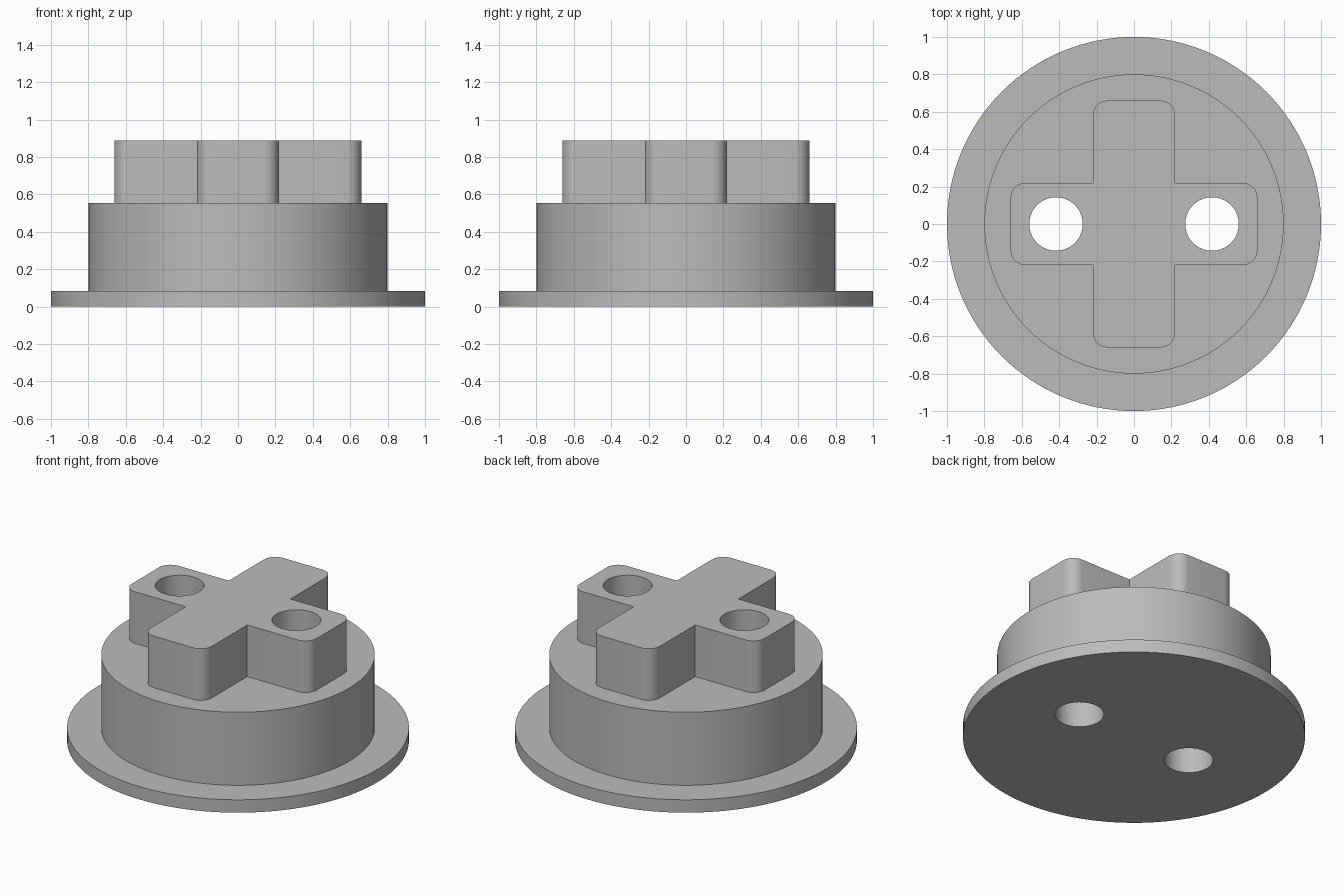
import bpy
import bmesh
from math import cos, sin, pi, radians

SEGMENTS = 128
FLANGE_TOP, DRUM_TOP, CROSS_TOP = 0.083, 0.555, 0.888
ARM_LENGTH, ARM_HALF_WIDTH, CORNER = 0.66, 0.22, 0.08
HOLE_X, HOLE_RADIUS = 0.417, 0.143

if "Cube" in bpy.data.objects:
    bpy.data.objects.remove(bpy.data.objects["Cube"], do_unlink=True)

grey = bpy.data.materials.new("plain grey")
grey.use_nodes = True
colour = (0.5, 0.5, 0.5, 1)
grey.diffuse_color = colour
grey.node_tree.nodes["Principled BSDF"].inputs["Base Color"].default_value = colour


def finish(name, bm):
    bmesh.ops.recalc_face_normals(bm, faces=bm.faces)
    mesh = bpy.data.meshes.new(name)
    bm.to_mesh(mesh)
    bm.free()
    mesh.materials.append(grey)
    obj = bpy.data.objects.new(name, mesh)
    bpy.context.collection.objects.link(obj)
    return obj


def prism(name, outline, bottom, top):
    """Extrude a flat outline upwards into a closed solid."""
    bm = bmesh.new()
    face = bm.faces.new([bm.verts.new((x, y, bottom)) for x, y in outline])
    new = bmesh.ops.extrude_face_region(bm, geom=[face], use_keep_orig=True)["geom"]
    for v in new:
        if isinstance(v, bmesh.types.BMVert):
            v.co.z = top
    return finish(name, bm)


def circle(radius, centre_x=0, count=SEGMENTS):
    return [(centre_x + radius * cos(2 * pi * i / count),
             radius * sin(2 * pi * i / count)) for i in range(count)]


def revolve(name, profile):
    """Stack rings of (radius, height) and cap both ends."""
    bm = bmesh.new()
    rings = [[bm.verts.new((x, y, z)) for x, y in circle(r)] for r, z in profile]
    for low, high in zip(rings, rings[1:]):
        for i in range(SEGMENTS):
            j = (i + 1) % SEGMENTS
            bm.faces.new((low[i], low[j], high[j], high[i]))
    bm.faces.new(rings[0])
    bm.faces.new(rings[-1])
    return finish(name, bm)


def cross_outline(steps=8):
    """One arm with rounded outer corners, repeated by quarter turns."""
    arm = []
    for side in (-1, 1):
        for i in range(steps + 1):
            a = pi / 2 * (i / steps + (side - 1) / 2)
            arm.append((ARM_LENGTH - CORNER + CORNER * cos(a),
                        side * (ARM_HALF_WIDTH - CORNER) + CORNER * sin(a)))
    arm.append((ARM_HALF_WIDTH, ARM_HALF_WIDTH))
    points = []
    for turn in range(4):
        for x, y in arm:
            points.append((x, y))
        arm = [(-y, x) for x, y in arm]
    return points


def combine(target, other, operation):
    """Apply a boolean and discard the second solid."""
    mod = target.modifiers.new(operation.lower(), 'BOOLEAN')
    mod.operation = operation
    mod.solver = 'EXACT'
    mod.object = other
    bpy.context.view_layer.objects.active = target
    bpy.ops.object.modifier_apply(modifier=mod.name)
    bpy.data.objects.remove(other, do_unlink=True)


# Flange and drum
plug = revolve("cross_topped_plug", [(1, 0), (1, FLANGE_TOP), (0.8, FLANGE_TOP), (0.8, DRUM_TOP)])

# Raised cross
combine(plug, prism("raised_cross", cross_outline(), 0.3, CROSS_TOP), 'UNION')

# Two through holes
for side in (-1, 1):
    cutter = prism("hole_cutter", circle(HOLE_RADIUS, side * HOLE_X, 64), -0.2, 1.2)
    cutter.hide_render = True
    combine(plug, cutter, 'DIFFERENCE')

# Smooth round walls, crisp edges
bpy.ops.object.select_all(action='DESELECT')
plug.select_set(True)
bpy.context.view_layer.objects.active = plug
bpy.ops.object.shade_smooth_by_angle(angle=radians(30))
